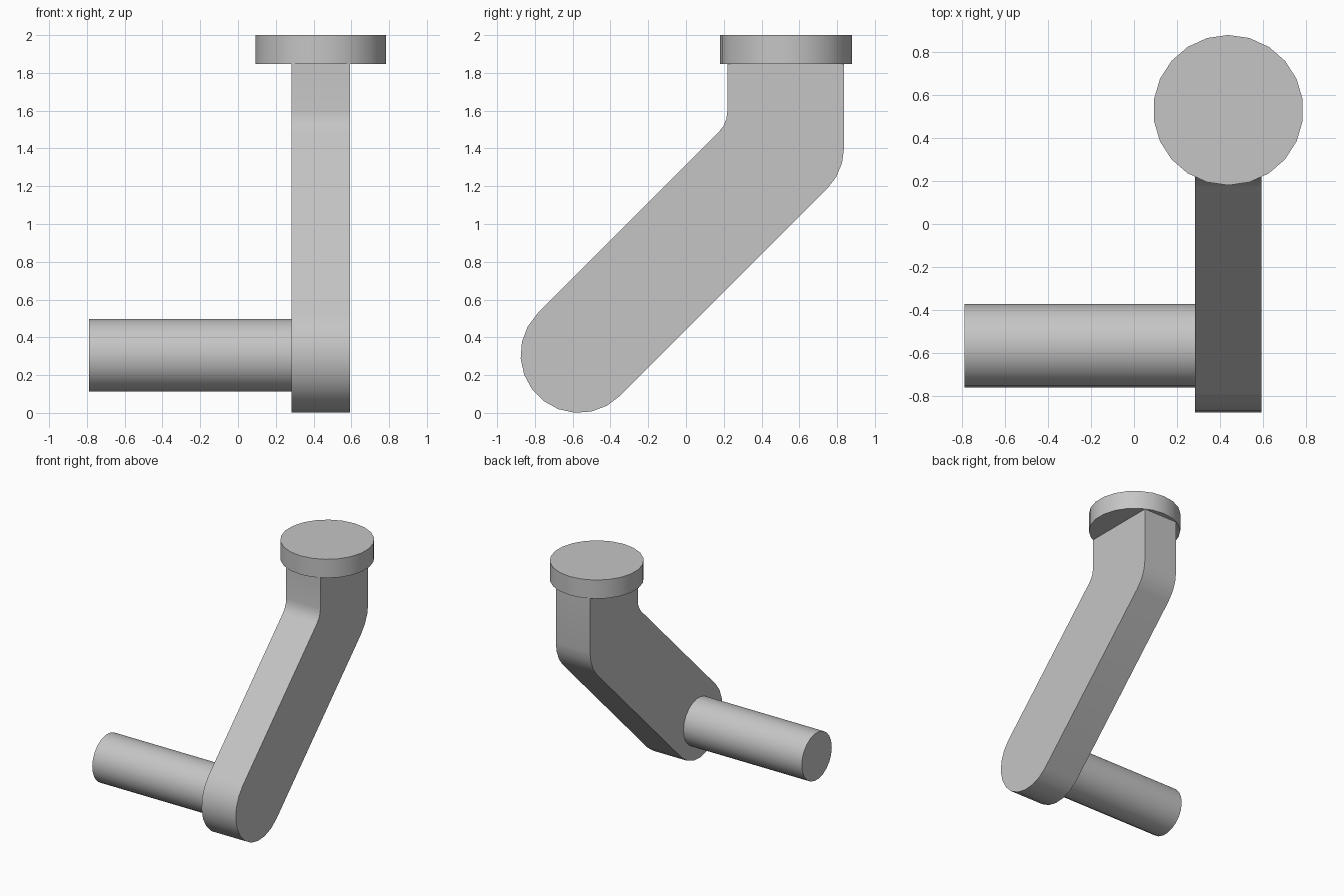
import bpy
import bmesh
from math import cos, sin, pi, radians
from mathutils import Matrix, Vector

cube = bpy.data.objects.get("Cube")
if cube:
    bpy.data.objects.remove(cube, do_unlink=True)

# Single grey material
grey = bpy.data.materials.new("plain grey")
grey.use_nodes = True
COLOR = (0.56, 0.56, 0.56, 1)
grey.diffuse_color = COLOR
grey.node_tree.nodes["Principled BSDF"].inputs["Base Color"].default_value = COLOR

SIDES = 22


def finish(name, bm):
    bmesh.ops.recalc_face_normals(bm, faces=bm.faces)
    mesh = bpy.data.meshes.new(name)
    bm.to_mesh(mesh)
    bm.free()
    mesh.materials.append(grey)
    ob = bpy.data.objects.new(name, mesh)
    bpy.context.collection.objects.link(ob)
    bpy.ops.object.select_all(action='DESELECT')
    ob.select_set(True)
    bpy.context.view_layer.objects.active = ob
    bpy.ops.object.shade_smooth_by_angle(angle=radians(30))
    return ob


def cylinder(name, radius, length, centre, rotation=Matrix.Identity(4)):
    bm = bmesh.new()
    bmesh.ops.create_cone(bm, cap_ends=True, segments=SIDES, radius1=radius,
                          radius2=radius, depth=length,
                          matrix=Matrix.Translation(centre) @ rotation)
    return finish(name, bm)


def arc(cy, cz, radius, start, end, steps):
    angles = [radians(start + (end - start) * i / steps) for i in range(steps + 1)]
    return [(cy + radius * cos(a), cz + radius * sin(a)) for a in angles]


# Bent arm: side profile extruded across its width
R = 0.309
FOOT = (-0.567, R)
TOP_Y = 0.528
BEND_Z = FOOT[1] + TOP_Y - FOOT[0]
FILLET = 0.155
fillet_z = BEND_Z + (R + FILLET) * (2 ** 0.5 - 1)
ARM_LEFT, ARM_RIGHT = 0.593, 0.283

profile = arc(*FOOT, R, 135, 315, 11)                       # rounded foot
profile += arc(TOP_Y, BEND_Z, R, -45, 0, 3)                 # outer bend
profile += [(TOP_Y + R, 1.86), (TOP_Y - R, 1.86)]           # squared top
profile += arc(TOP_Y - R - FILLET, fillet_z, FILLET, 0, -45, 3)  # inner bend

bm = bmesh.new()
side = bm.faces.new([bm.verts.new((ARM_RIGHT, y, z)) for y, z in profile])
grown = bmesh.ops.extrude_face_region(bm, geom=[side])["geom"]
bmesh.ops.translate(bm, vec=Vector((ARM_LEFT - ARM_RIGHT, 0, 0)),
                    verts=[v for v in grown if isinstance(v, bmesh.types.BMVert)])
finish("bent_arm", bm)

# Round cap on top of the arm
cylinder("round_cap", 0.349, 0.153, (0.438, 0.529, 1.9235))

# Handle peg at the foot, running sideways
PEG_END, PEG_ROOT = -0.788, 0.30
cylinder("handle_peg", 0.194, PEG_ROOT - PEG_END,
         ((PEG_END + PEG_ROOT) / 2, -0.566, 0.305), Matrix.Rotation(pi / 2, 4, 'Y'))
